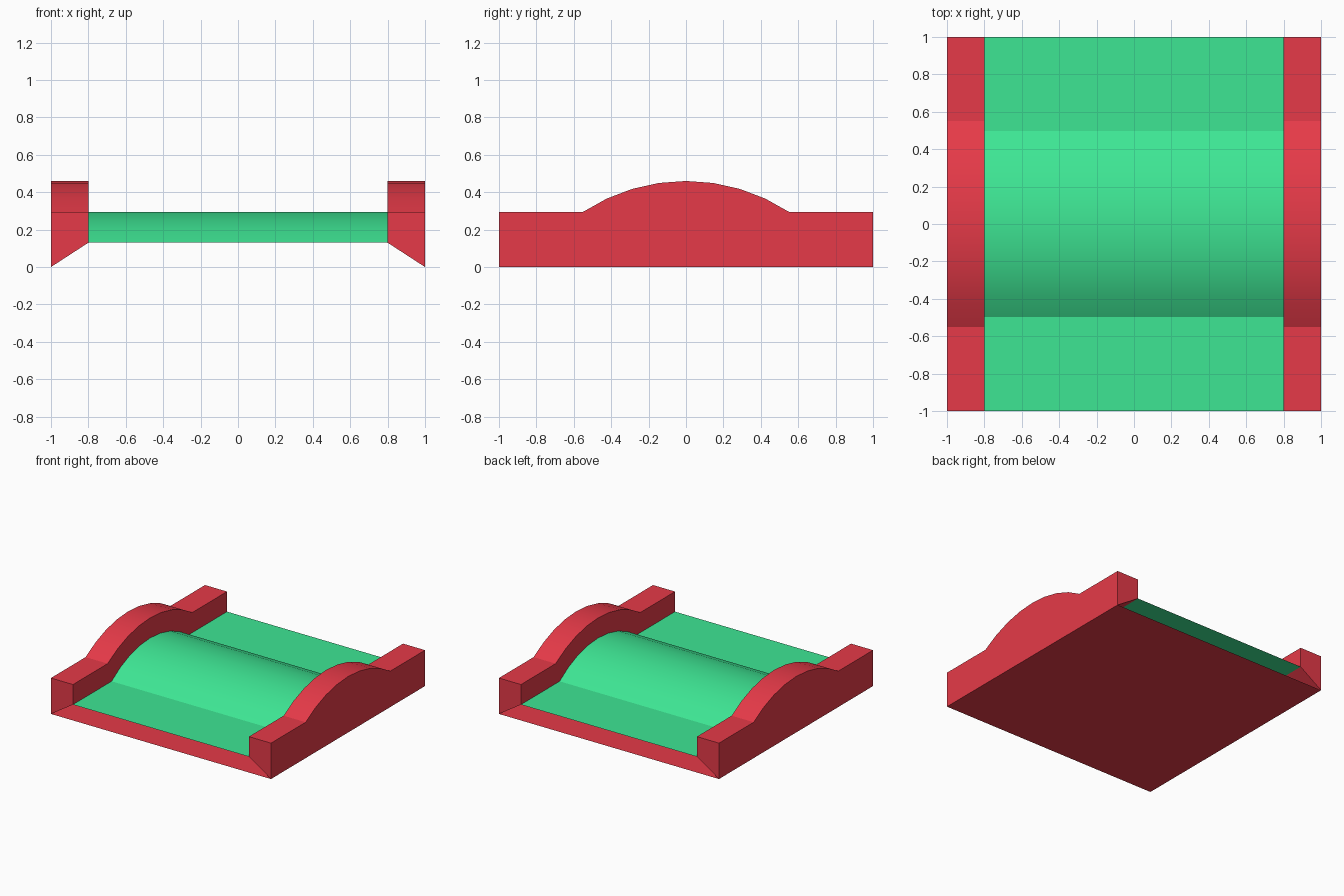
import bpy, bmesh, math

if "Cube" in bpy.data.objects:
    bpy.data.objects.remove(bpy.data.objects["Cube"], do_unlink=True)

HALF = 1.0        # half length and half width
INNER = 0.8       # inner face of the side rails
DECK_Z = 0.13     # flat deck height
RAIL_Z = 0.295    # flat rail height
ARC_Z = -0.54     # shared centre of both arches
RAIL_R, DECK_R = 1.0, 0.835


def material(name, rgb):
    mat = bpy.data.materials.new(name)
    mat.use_nodes = True
    mat.diffuse_color = (*rgb, 1)
    mat.node_tree.nodes["Principled BSDF"].inputs["Base Color"].default_value = (*rgb, 1)
    return mat


def finish(name, bm, mat):
    mesh = bpy.data.meshes.new(name)
    bm.to_mesh(mesh)
    bm.free()
    mesh.materials.append(mat)
    obj = bpy.data.objects.new(name, mesh)
    bpy.context.collection.objects.link(obj)
    bpy.ops.object.select_all(action='DESELECT')
    obj.select_set(True)
    bpy.context.view_layer.objects.active = obj
    bpy.ops.object.shade_smooth_by_angle(angle=math.radians(20))
    return obj


def hump(radius, flat_z, steps=8):
    """Profile in y, z: flat, circular arch, flat."""
    a = math.acos((flat_z - ARC_Z) / radius)
    angles = [a * (2 * i / steps - 1) for i in range(steps + 1)]
    arc = [(radius * math.sin(t), ARC_Z + radius * math.cos(t)) for t in angles]
    return [(-HALF, flat_z)] + arc + [(HALF, flat_z)]


def strip(bm, row_a, row_b):
    for i in range(len(row_a) - 1):
        bm.faces.new((row_a[i], row_b[i], row_b[i + 1], row_a[i + 1]))


red = material("red", (0.791, 0.042, 0.065))
green = material("green", (0.048, 0.791, 0.296))

# Deck: one open sheet with an arch across the middle
bm = bmesh.new()
rows = [[bm.verts.new((x, y, z)) for y, z in hump(DECK_R, DECK_Z)] for x in (-INNER, INNER)]
strip(bm, rows[0], rows[1])
finish("arched_deck", bm, green)

# Side rails: arched top, sloped underside
for side, name in ((1, "left_rail"), (-1, "right_rail")):
    bm = bmesh.new()
    top = hump(RAIL_R, RAIL_Z)
    columns = [(INNER, DECK_Z), (HALF, 0)]
    tops, feet = [], []
    for x, foot in columns:
        tops.append([bm.verts.new((side * x, y, z)) for y, z in top])
        feet.append([bm.verts.new((side * x, y, foot)) for y, z in top])
    strip(bm, tops[0], tops[1])
    strip(bm, feet[0], feet[1])
    for t, f in zip(tops, feet):
        strip(bm, t, f)
    for end in (0, -1):
        bm.faces.new((tops[0][end], tops[1][end], feet[1][end], feet[0][end]))
    bmesh.ops.recalc_face_normals(bm, faces=bm.faces)
    finish(name, bm, red)

# Base: flat sheet on the ground, open to the space under the deck
bm = bmesh.new()
bmesh.ops.create_grid(bm, x_segments=1, y_segments=1, size=HALF)
bmesh.ops.reverse_faces(bm, faces=bm.faces)
finish("base_sheet", bm, red)
